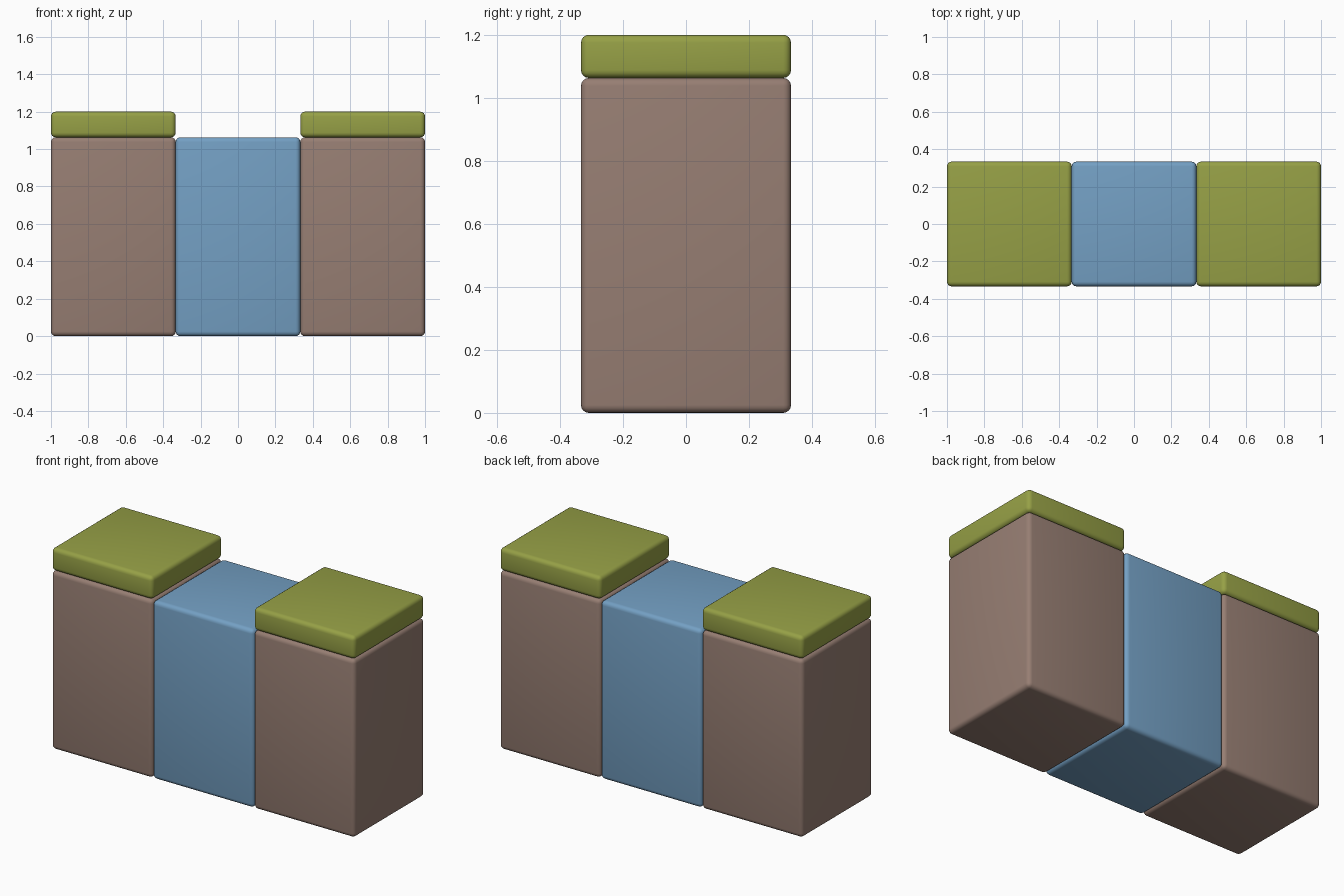
import bpy

if "Cube" in bpy.data.objects:
    bpy.data.objects.remove(bpy.data.objects["Cube"])


def make_material(name, rgb):
    m = bpy.data.materials.new(name)
    m.diffuse_color = (*rgb, 1.0)
    m.use_nodes = True
    m.node_tree.nodes["Principled BSDF"].inputs["Base Color"].default_value = m.diffuse_color
    return m


brown = make_material("brown", (0.309, 0.209, 0.171))
blue = make_material("blue", (0.174, 0.352, 0.552))
olive = make_material("olive", (0.305, 0.352, 0.061))

WIDTH = 2 / 3       # each block is a third of the length
BODY_TOP = 1.063
CAP_TOP = 1.2


def rounded_block(name, x, z0, z1, mat):
    """Square block with softly rounded edges between two heights."""
    bpy.ops.mesh.primitive_cube_add(size=1, location=(x, 0, (z0 + z1) / 2))
    ob = bpy.context.object
    ob.name = name
    ob.scale = (WIDTH, WIDTH, z1 - z0)
    bpy.ops.object.transform_apply(location=False, rotation=False, scale=True)
    ob.data.materials.append(mat)
    bev = ob.modifiers.new("rounded_edges", "BEVEL")
    bev.width = 0.025
    bev.segments = 4
    bpy.ops.object.modifier_apply(modifier=bev.name)
    bpy.ops.object.shade_smooth_by_angle()
    return ob


# Middle block
rounded_block("middle_block", 0, 0, BODY_TOP, blue)

# Side blocks with their caps
for side, sx in (("left", -1), ("right", 1)):
    rounded_block(side + "_block", sx * WIDTH, 0, BODY_TOP, brown)
    rounded_block(side + "_cap", sx * WIDTH, BODY_TOP, CAP_TOP, olive)
